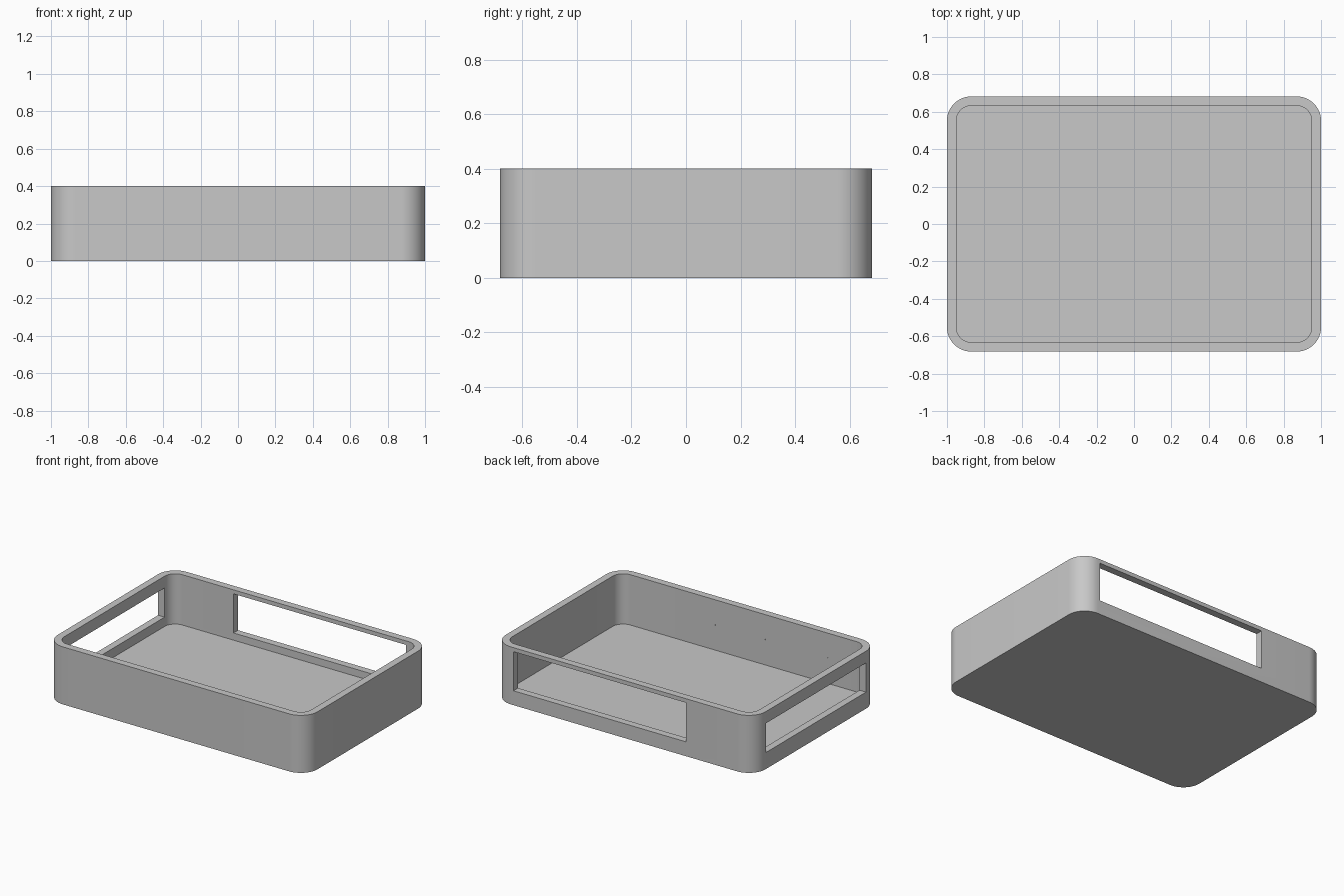
import bpy
import bmesh
import math

HALF_X, HALF_Y, HEIGHT = 1.0, 0.682, 0.4
WALL, FLOOR, RADIUS = 0.05, 0.05, 0.13

default = bpy.data.objects.get("Cube")
if default:
    bpy.data.objects.remove(default, do_unlink=True)

grey = bpy.data.materials.new("plain grey")
grey.use_nodes = True
grey.diffuse_color = (0.58, 0.58, 0.58, 1)
grey.node_tree.nodes["Principled BSDF"].inputs["Base Color"].default_value = grey.diffuse_color


def prism(name, outline, z0, z1):
    """Extrude a flat outline from z0 up to z1."""
    bm = bmesh.new()
    base = bm.faces.new([bm.verts.new((x, y, z0)) for x, y in outline])
    top = bmesh.ops.extrude_face_region(bm, geom=[base])["geom"]
    bmesh.ops.translate(bm, vec=(0, 0, z1 - z0),
                        verts=[v for v in top if isinstance(v, bmesh.types.BMVert)])
    bmesh.ops.recalc_face_normals(bm, faces=bm.faces)
    mesh = bpy.data.meshes.new(name)
    bm.to_mesh(mesh)
    bm.free()
    mesh.materials.append(grey)
    obj = bpy.data.objects.new(name, mesh)
    bpy.context.collection.objects.link(obj)
    return obj


def rounded_rect(hx, hy, r, steps=16):
    points = []
    for i, (sx, sy) in enumerate([(1, 1), (-1, 1), (-1, -1), (1, -1)]):
        for k in range(steps + 1):
            a = math.pi / 2 * (i + k / steps)
            points.append((sx * (hx - r) + r * math.cos(a), sy * (hy - r) + r * math.sin(a)))
    return points


def rect(x0, x1, y0, y1):
    return [(x0, y0), (x1, y0), (x1, y1), (x0, y1)]


def cut(target, cutter):
    """Subtract the cutter and remove it."""
    cutter.hide_render = True
    mod = target.modifiers.new("cut", 'BOOLEAN')
    mod.operation = 'DIFFERENCE'
    mod.solver = 'EXACT'
    mod.object = cutter
    bpy.context.view_layer.objects.active = target
    bpy.ops.object.modifier_apply(modifier=mod.name)
    bpy.data.objects.remove(cutter, do_unlink=True)


# Open tray with rounded corners
tray = prism("tray", rounded_rect(HALF_X, HALF_Y, RADIUS), 0, HEIGHT)
cut(tray, prism("cavity", rounded_rect(HALF_X - WALL, HALF_Y - WALL, RADIUS - WALL),
                FLOOR, HEIGHT + 0.1))

# Wide opening in the back wall, smaller opening in the right wall
cut(tray, prism("back_opening", rect(-0.477, 0.85, 0.55, 0.8), 0.1, 0.372))
cut(tray, prism("right_opening", rect(-1.1, -0.9, -0.55, 0.55), 0.115, 0.318))

bpy.ops.object.select_all(action='DESELECT')
tray.select_set(True)
bpy.context.view_layer.objects.active = tray
bpy.ops.object.shade_smooth_by_angle(angle=math.radians(30))

# Tiny pin marks on the inside of the front wall
inner_y = WALL - HALF_Y
for x in (0.22, 0.11, -0.06, -0.165, -0.34, -0.45, -0.65):
    prism("pin_mark", rect(x - 0.003, x + 0.003, inner_y - 0.002, inner_y + 0.001), 0.223, 0.229)
